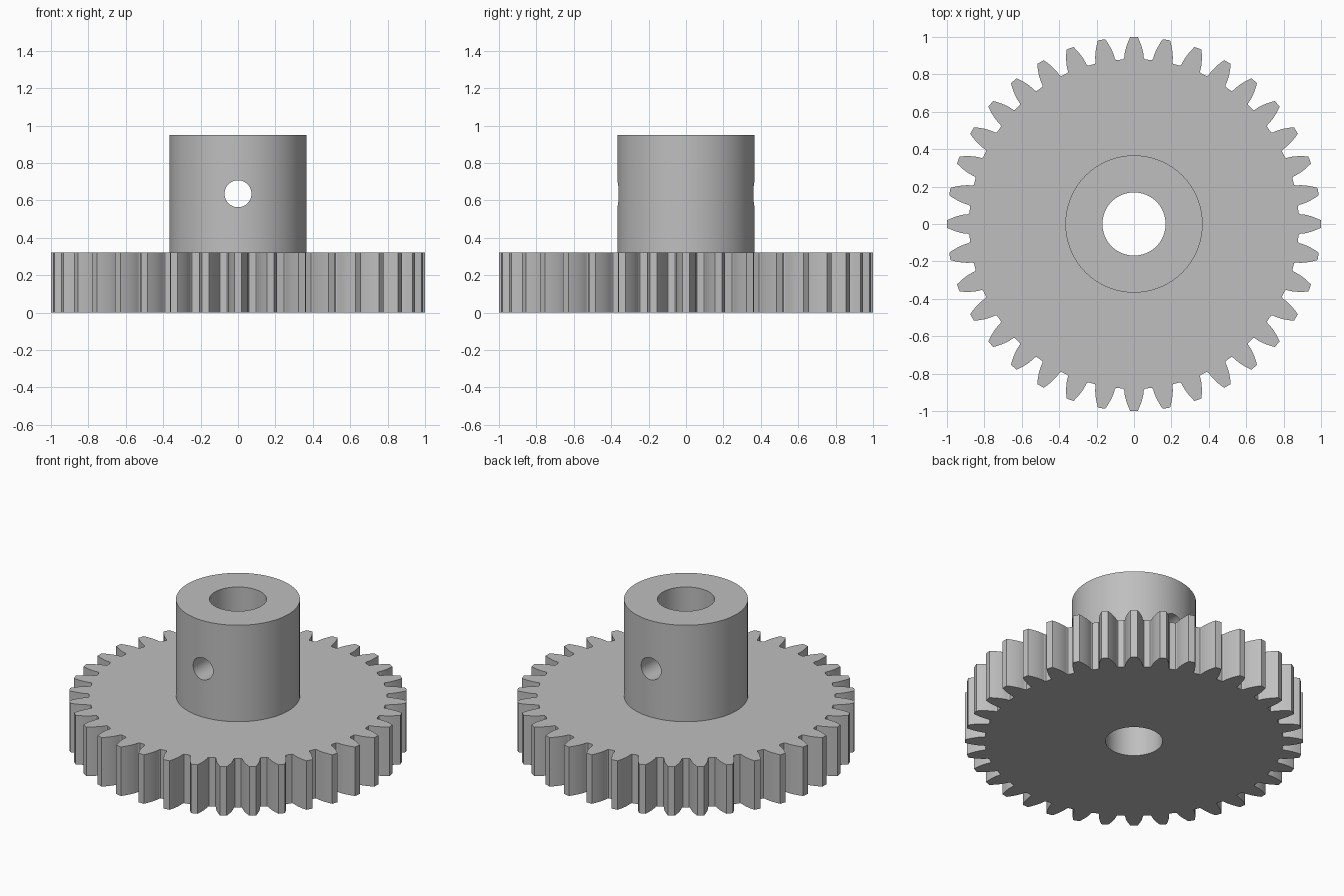
import bpy
import bmesh
from math import sin, cos, tan, acos, pi, radians

if "Cube" in bpy.data.objects:
    bpy.data.objects.remove(bpy.data.objects["Cube"], do_unlink=True)

# Main dimensions
TEETH = 36
MODULE = 2 / (TEETH + 2)
PITCH_R = MODULE * TEETH / 2
BASE_R = PITCH_R * cos(radians(20))
ROOT_R = PITCH_R - 1.25 * MODULE
GEAR_H, HUB_TOP = 0.32, 0.95
HUB_R, BORE_R = 0.367, 0.169
SCREW_R, SCREW_Z = 0.072, 0.635

steel = bpy.data.materials.new("grey_metal")
steel.use_nodes = True
GREY = (0.52, 0.52, 0.52, 1)
steel.diffuse_color = GREY
steel.node_tree.nodes["Principled BSDF"].inputs["Base Color"].default_value = GREY


def involute(a):
    return tan(a) - a


def half_angle(r):
    """Half the angular width of an involute tooth at radius r."""
    return pi / (2 * TEETH) + involute(radians(20)) - involute(acos(min(1, BASE_R / r)))


def cylinder(name, radius, z0, z1, sides=96):
    bpy.ops.mesh.primitive_cylinder_add(vertices=sides, radius=radius, depth=z1 - z0,
                                        location=(0, 0, (z0 + z1) / 2))
    obj = bpy.context.object
    obj.name = name
    return obj


def combine(target, tool, operation):
    mod = target.modifiers.new(operation.lower(), 'BOOLEAN')
    mod.operation, mod.object, mod.solver = operation, tool, 'EXACT'
    bpy.ops.object.select_all(action='DESELECT')
    bpy.context.view_layer.objects.active = target
    target.select_set(True)
    bpy.ops.object.modifier_apply(modifier=mod.name)
    bpy.data.objects.remove(tool, do_unlink=True)


# Toothed wheel: one involute flank, mirrored and repeated, then extruded
root_half = half_angle(BASE_R)
flank = [(ROOT_R, root_half + 0.007), (ROOT_R + 0.007, root_half + 0.001)]
for i in range(7):
    r = BASE_R + 0.003 + (1 - BASE_R - 0.003) * i / 6
    flank.append((r, half_angle(r)))
tooth = [(r, -a) for r, a in flank] + [(r, a) for r, a in reversed(flank)]

bm = bmesh.new()
outline = []
for n in range(TEETH):
    mid = 2 * pi * n / TEETH
    outline += [bm.verts.new((r * cos(mid + a), r * sin(mid + a), 0)) for r, a in tooth]
face = bm.faces.new(outline)
top = bmesh.ops.extrude_face_region(bm, geom=[face])["geom"]
bmesh.ops.translate(bm, vec=(0, 0, GEAR_H), verts=[v for v in top if isinstance(v, bmesh.types.BMVert)])
bmesh.ops.recalc_face_normals(bm, faces=bm.faces)
mesh = bpy.data.meshes.new("spur_gear")
bm.to_mesh(mesh)
bm.free()
gear = bpy.data.objects.new("spur_gear", mesh)
bpy.context.collection.objects.link(gear)

# Hub on top of the wheel
combine(gear, cylinder("hub", HUB_R, GEAR_H / 2, HUB_TOP), 'UNION')

# Shaft bore, then the cross hole for the set screws
combine(gear, cylinder("bore_cutter", BORE_R, -0.1, HUB_TOP + 0.1), 'DIFFERENCE')
screw = cylinder("screw_hole_cutter", SCREW_R, -0.5, 0.5, 48)
screw.rotation_euler.x = pi / 2
screw.location.z = SCREW_Z
bpy.context.view_layer.update()
combine(gear, screw, 'DIFFERENCE')

# Finish: single colour, smooth curves with crisp edges
gear.data.materials.clear()
gear.data.materials.append(steel)
for poly in gear.data.polygons:
    poly.material_index = 0
bpy.ops.object.select_all(action='DESELECT')
gear.select_set(True)
bpy.context.view_layer.objects.active = gear
bpy.ops.object.shade_smooth_by_angle(angle=radians(30))
